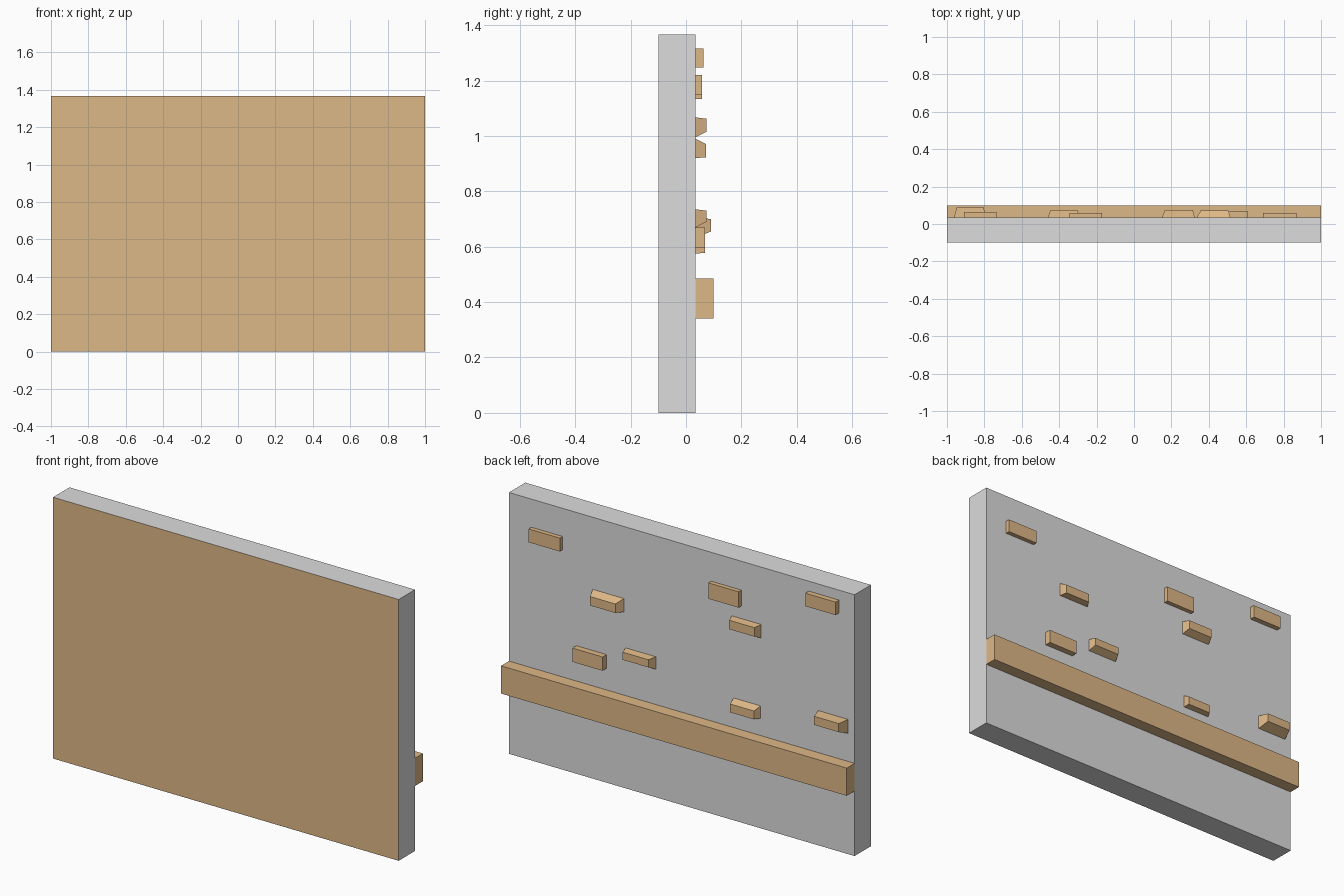
import bpy, bmesh

if "Cube" in bpy.data.objects:
    bpy.data.objects.remove(bpy.data.objects["Cube"])


def material(name, rgb):
    m = bpy.data.materials.new(name)
    m.diffuse_color = (*rgb, 1)
    m.use_nodes = True
    m.node_tree.nodes["Principled BSDF"].inputs["Base Color"].default_value = m.diffuse_color
    return m


TAN = material("tan wood", (0.730, 0.479, 0.242))
GREY = material("light grey", (0.716, 0.716, 0.716))
BACK = 0.035  # y of the panel's rear face


def block(name, x, z, y, mats, fx=None, fz=None):
    """Box over x, y, z ranges; fx and fz give a narrower far (+y) face."""
    fx, fz = fx or x, fz or z
    bm = bmesh.new()
    bmesh.ops.create_cube(bm, size=2)
    for v in bm.verts:
        far = v.co.y > 0
        xr, zr = (fx, fz) if far else (x, z)
        v.co = (xr[v.co.x > 0], y[far], zr[v.co.z > 0])
    bm.normal_update()
    me = bpy.data.meshes.new(name)
    bm.to_mesh(me)
    bm.free()
    for m in mats:
        me.materials.append(m)
    ob = bpy.data.objects.new(name, me)
    bpy.context.collection.objects.link(ob)
    return ob


# Wall panel: grey with a tan front face
panel = block("wall_panel", (-1, 1), (0, 1.367), (-0.1, BACK), [GREY, TAN])
for p in panel.data.polygons:
    p.material_index = int(p.normal.y < -0.9)

# Long rail across the back
block("back_rail", (-1, 1), (0.34, 0.485), (BACK, 0.1), [TAN])

# Plain small blocks: x range, z range, depth
plain = [
    ((0.69, 0.87), (1.15, 1.22), 0.058),
    ((-0.345, -0.17), (1.133, 1.216), 0.058),
    ((-0.91, -0.735), (1.247, 1.315), 0.063),
    ((0.435, 0.61), (0.598, 0.67), 0.068),
]
for i, (x, z, d) in enumerate(plain):
    block(f"plain_block_{i + 1}", x, z, (BACK, d), [TAN])

# Tapered small blocks: base x, base z, depth, far-face x, far-face z
tapered = [
    ((0.335, 0.515), (0.92, 0.99), 0.073, (0.358, 0.505), (0.923, 0.97)),
    ((-0.46, -0.29), (0.996, 1.067), 0.074, (-0.447, -0.302), (1.015, 1.062)),
    ((0.15, 0.325), (0.67, 0.735), 0.074, (0.165, 0.315), (0.69, 0.73)),
    ((-0.457, -0.30), (0.575, 0.64), 0.068, (-0.44, -0.303), (0.578, 0.622)),
    ((-0.963, -0.79), (0.632, 0.705), 0.09, (-0.947, -0.805), (0.655, 0.70)),
]
for i, (x, z, d, fx, fz) in enumerate(tapered):
    block(f"tapered_block_{i + 1}", x, z, (BACK, d), [TAN], fx, fz)
